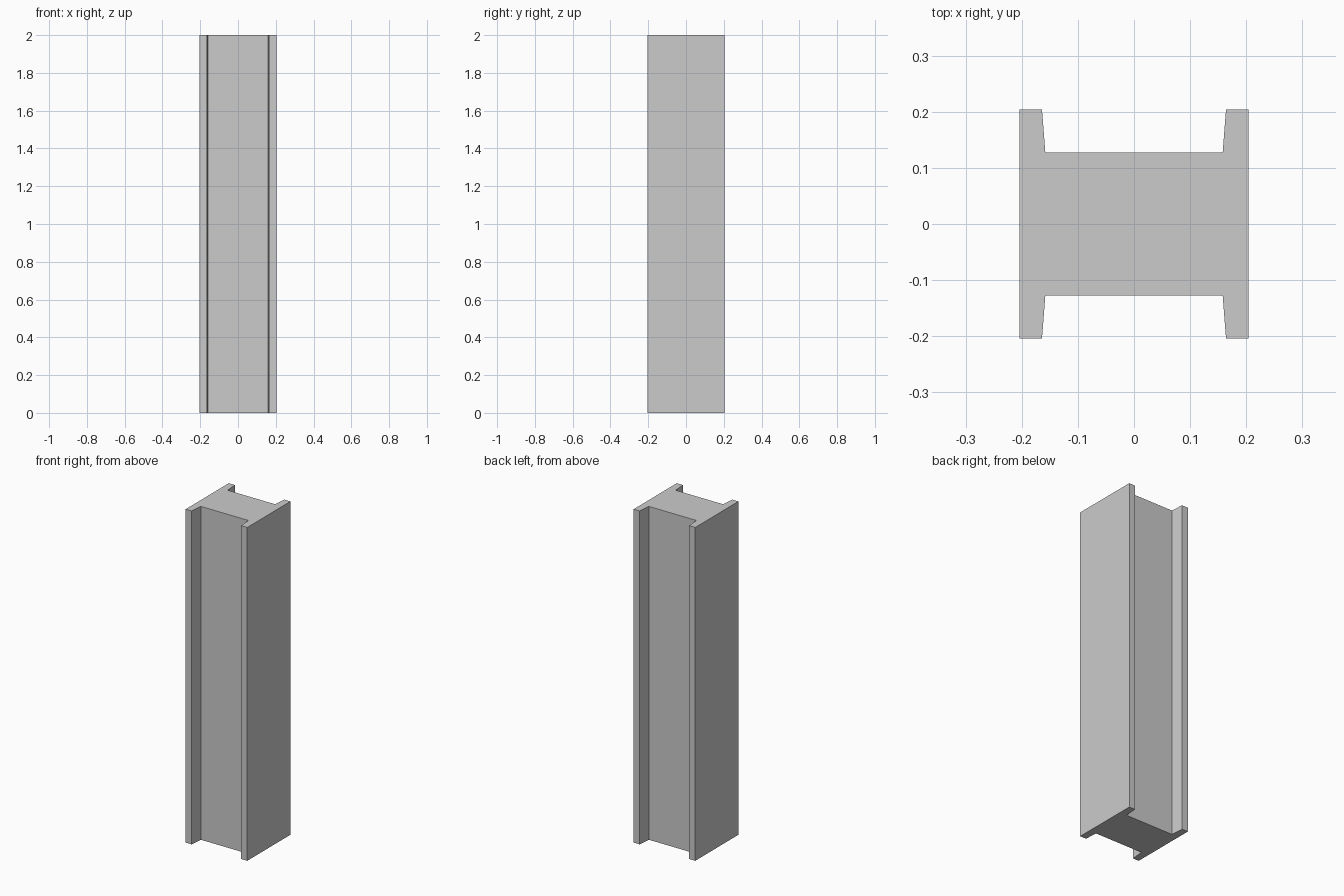
import bpy, bmesh
from mathutils import Vector

if "Cube" in bpy.data.objects:
    bpy.data.objects.remove(bpy.data.objects["Cube"])

HEIGHT = 2.0
HALF = 0.2045       # half width of the whole section
WEB = 0.127         # half thickness of the web
TIP, ROOT = 0.164, 0.158  # inner flange face at its tip and at the web

# One quarter of the H section, mirrored into the full outline
right = [(ROOT, -WEB), (TIP, -HALF), (HALF, -HALF),
         (HALF, HALF), (TIP, HALF), (ROOT, WEB)]
outline = right + [(-x, -y) for x, y in right]

# Extrude the section into the beam
bm = bmesh.new()
base = bm.faces.new([bm.verts.new((x, y, 0)) for x, y in outline])
top = bmesh.ops.extrude_face_region(bm, geom=[base], use_keep_orig=True)["geom"]
bmesh.ops.translate(bm, vec=Vector((0, 0, HEIGHT)),
                    verts=[v for v in top if isinstance(v, bmesh.types.BMVert)])
bmesh.ops.recalc_face_normals(bm, faces=bm.faces)

mesh = bpy.data.meshes.new("h_beam")
bm.to_mesh(mesh)
bm.free()
bpy.context.collection.objects.link(bpy.data.objects.new("h_beam", mesh))
